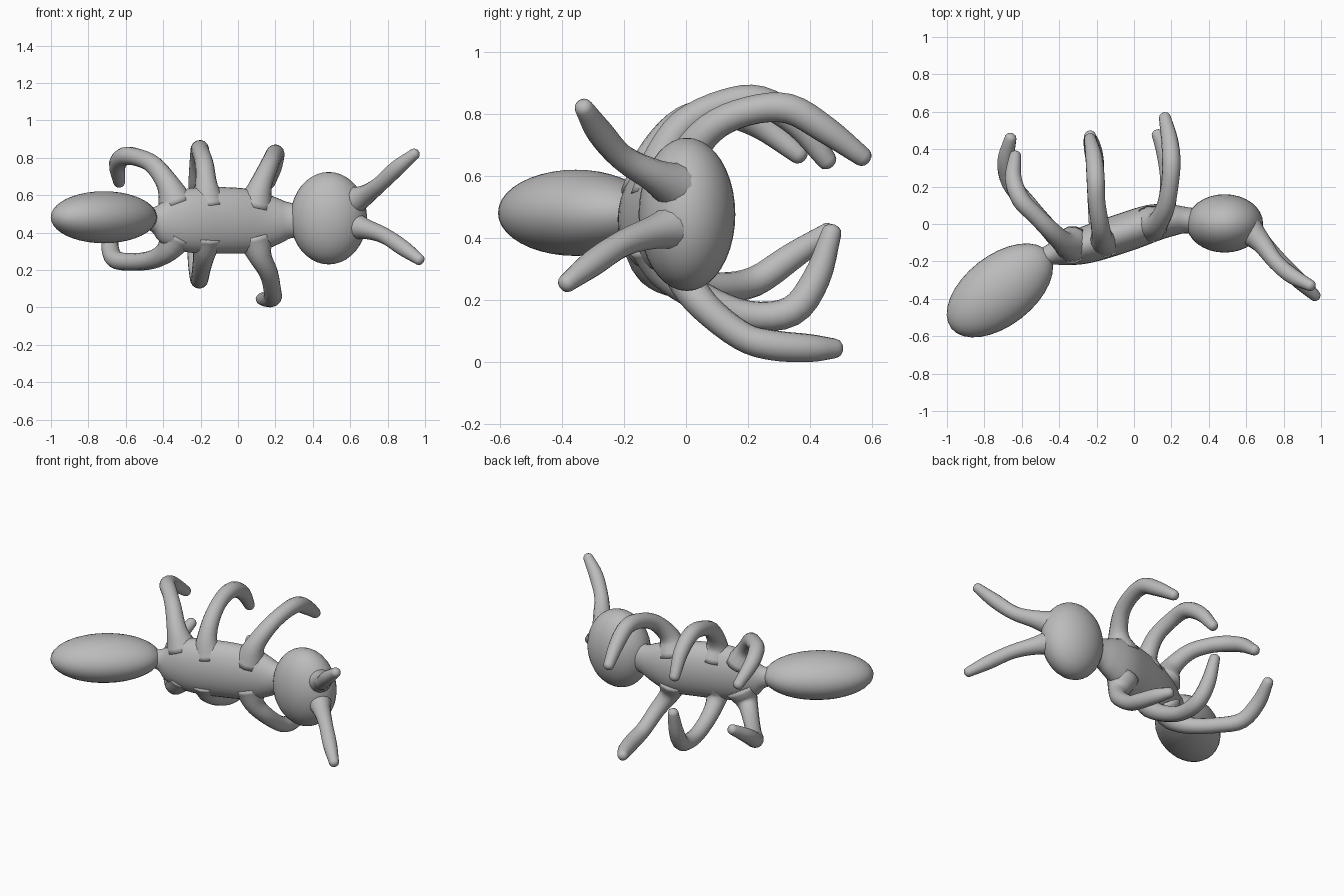
import bpy, bmesh, math
from mathutils import Vector, Matrix

if "Cube" in bpy.data.objects:
    bpy.data.objects.remove(bpy.data.objects["Cube"])

grey = bpy.data.materials.new("plain grey")
grey.diffuse_color = (0.5, 0.5, 0.5, 1)
grey.use_nodes = True
grey.node_tree.nodes["Principled BSDF"].inputs["Base Color"].default_value = grey.diffuse_color


def finish(name, bm):
    bmesh.ops.recalc_face_normals(bm, faces=bm.faces)
    mesh = bpy.data.meshes.new(name)
    bm.to_mesh(mesh)
    bm.free()
    mesh.materials.append(grey)
    mesh.shade_smooth()
    obj = bpy.data.objects.new(name, mesh)
    bpy.context.collection.objects.link(obj)
    return obj


def ellipsoid(name, centre, semi, turn=0):
    bm = bmesh.new()
    bmesh.ops.create_uvsphere(bm, u_segments=32, v_segments=20, radius=1)
    m = (Matrix.Translation(centre) @ Matrix.Rotation(math.radians(turn), 4, 'Z')
         @ Matrix.Diagonal((*semi, 1)))
    bmesh.ops.transform(bm, matrix=m, verts=bm.verts)
    return finish(name, bm)


def spline(pts, steps):
    """Smooth curve through points of any dimension."""
    p = [Vector(q) for q in pts]
    p = [2 * p[0] - p[1]] + p + [2 * p[-1] - p[-2]]
    out = []
    for a, b, c, d in zip(p, p[1:], p[2:], p[3:]):
        for i in range(steps):
            t = i / steps
            out.append(0.5 * (2 * b + (c - a) * t + (2 * a - 5 * b + 4 * c - d) * t ** 2
                              + (3 * b - a - 3 * c + d) * t ** 3))
    return out + [p[-2]]


def tube(name, pts, radii, sides=14, steps=4):
    """Loft of elliptical rings; radii are (side, up) pairs, one per point."""
    path = spline(pts, steps)
    size = spline(radii, steps)
    # rounded tip
    end = (path[-1] - path[-2]).normalized()
    tip, tip_size = path[-1].copy(), size[-1].copy()
    for ang in (30, 58, 80):
        a = math.radians(ang)
        path.append(tip + end * tip_size[0] * math.sin(a) * 0.8)
        size.append(tip_size * math.cos(a))
    bm = bmesh.new()
    rings, up = [], Vector((0, 0, 1))
    if abs((path[1] - path[0]).normalized().z) > 0.8:
        up = Vector((0, 1, 0))
    for i, (c, s) in enumerate(zip(path, size)):
        t = (path[min(i + 1, len(path) - 1)] - path[max(i - 1, 0)]).normalized()
        up = (up - t * up.dot(t)).normalized()
        side = t.cross(up)
        rings.append([bm.verts.new(c + side * s[0] * math.cos(2 * math.pi * k / sides)
                                   + up * s[1] * math.sin(2 * math.pi * k / sides))
                      for k in range(sides)])
    for r, q in zip(rings, rings[1:]):
        for k in range(sides):
            n = (k + 1) % sides
            bm.faces.new((r[k], r[n], q[n], q[k]))
    bm.faces.new(rings[0])
    bm.faces.new(rings[-1])
    return finish(name, bm)


# Head and abdomen
ellipsoid("head", (0.485, 0.003, 0.477), (0.205, 0.156, 0.247))
ellipsoid("abdomen", (-0.717, -0.355, 0.482), (0.33, 0.188, 0.139), 38)

# Thorax with neck and waist
tube("thorax",
     [(-0.53, -0.2, 0.475), (-0.45, -0.165, 0.47), (-0.38, -0.145, 0.462),
      (-0.25, -0.11, 0.465), (-0.05, -0.045, 0.465), (0.1, 0.005, 0.46),
      (0.21, 0.02, 0.462), (0.28, 0.02, 0.465), (0.36, 0.01, 0.465)],
     [(0.045, 0.05), (0.055, 0.068), (0.078, 0.135), (0.1, 0.173), (0.105, 0.177),
      (0.1, 0.165), (0.083, 0.125), (0.07, 0.095), (0.07, 0.09)], sides=28)

# Legs: three above, three below, flared where they leave the thorax
legs = {
    "upper_rear_leg": [(-0.33, -0.11, 0.55), (-0.375, -0.1, 0.66), (-0.45, -0.03, 0.76),
                       (-0.53, 0.05, 0.8), (-0.605, 0.13, 0.808), (-0.645, 0.24, 0.765),
                       (-0.635, 0.365, 0.67)],
    "upper_middle_leg": [(-0.16, -0.08, 0.55), (-0.17, -0.08, 0.65), (-0.18, -0.01, 0.765),
                         (-0.2, 0.12, 0.832), (-0.205, 0.24, 0.842), (-0.215, 0.36, 0.77),
                         (-0.235, 0.455, 0.65)],
    "upper_front_leg": [(0.09, 0.0, 0.54), (0.12, 0.0, 0.65), (0.165, 0.08, 0.755),
                        (0.19, 0.2, 0.81), (0.2, 0.33, 0.818), (0.19, 0.45, 0.75),
                        (0.165, 0.57, 0.662)],
    "lower_rear_leg": [(-0.33, -0.11, 0.38), (-0.38, -0.1, 0.3), (-0.46, -0.02, 0.255),
                       (-0.57, 0.11, 0.243), (-0.66, 0.22, 0.26), (-0.685, 0.34, 0.34),
                       (-0.66, 0.46, 0.42)],
    "lower_middle_leg": [(-0.17, -0.09, 0.38), (-0.18, -0.06, 0.29), (-0.195, 0.05, 0.21),
                         (-0.205, 0.2, 0.152), (-0.21, 0.34, 0.165), (-0.225, 0.42, 0.27),
                         (-0.235, 0.47, 0.42)],
    "lower_front_leg": [(0.09, 0.0, 0.37), (0.12, 0.0, 0.27), (0.165, 0.06, 0.18),
                        (0.185, 0.18, 0.085), (0.185, 0.28, 0.055), (0.16, 0.4, 0.046),
                        (0.125, 0.48, 0.045)],
}
leg_radii = [(r, r) for r in (0.1, 0.062, 0.05, 0.047, 0.049, 0.045, 0.032)]
for name, pts in legs.items():
    tube(name, pts, leg_radii)

# Antennae
antenna_radii = [(r, r) for r in (0.085, 0.055, 0.043, 0.043, 0.03)]
tube("upper_antenna", [(0.6, -0.02, 0.56), (0.68, -0.1, 0.6), (0.76, -0.205, 0.66),
                       (0.85, -0.28, 0.745), (0.945, -0.33, 0.822)], antenna_radii)
tube("lower_antenna", [(0.6, -0.02, 0.44), (0.68, -0.1, 0.42), (0.78, -0.2, 0.385),
                       (0.88, -0.3, 0.32), (0.97, -0.385, 0.255)], antenna_radii)
